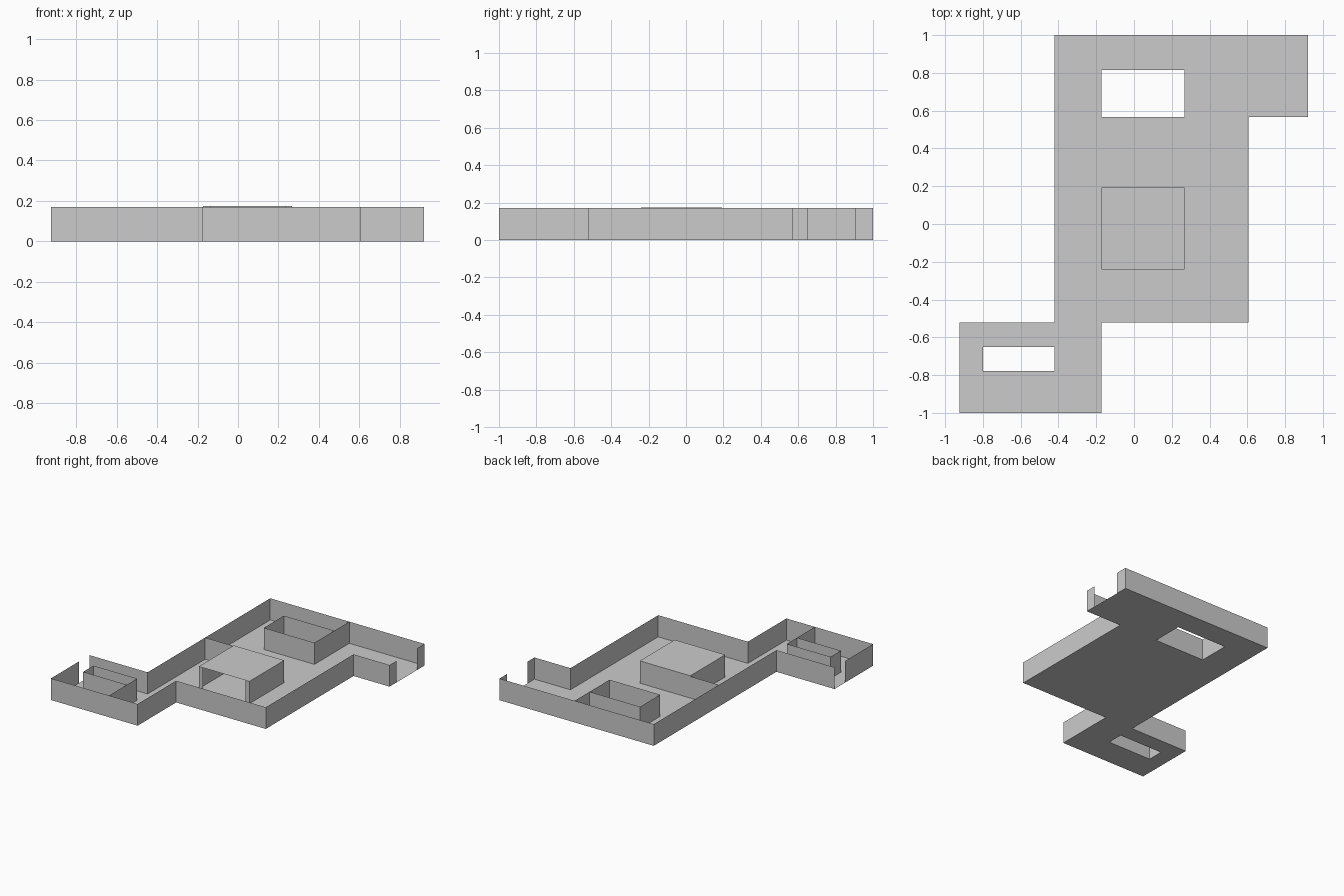
import bpy

if "Cube" in bpy.data.objects:
    bpy.data.objects.remove(bpy.data.objects["Cube"])

H = 0.17      # wall height
TOP = 0.175   # raised block height


def mesh_object(name, quads):
    verts = [p for q in quads for p in q]
    faces = [tuple(range(i * 4, i * 4 + 4)) for i in range(len(quads))]
    me = bpy.data.meshes.new(name)
    me.from_pydata(verts, [], faces)
    ob = bpy.data.objects.new(name, me)
    bpy.context.collection.objects.link(ob)
    return ob


def slab(x0, x1, y0, y1, z=0.0):
    return [(x0, y0, z), (x1, y0, z), (x1, y1, z), (x0, y1, z)]


def wall(a, b, h=H):
    return [(*a, 0), (*b, 0), (*b, h), (*a, h)]


def walls(name, path, h=H):
    """Thin upright sheets along a plan path."""
    return mesh_object(name, [wall(a, b, h) for a, b in zip(path, path[1:])])


# Key plan lines
XL, XS, XA, XB, XC, XD, XR = -0.925, -0.80, -0.42, -0.172, 0.267, 0.607, 0.92
YN, YM, YS = 0.567, 0.815, -0.522     # upper stairwell and south room edge
S0, S1 = -0.778, -0.651               # lower stairwell
B0, B1 = -0.241, 0.192                # central block

# Floor, tiled around the two stairwell openings
mesh_object("floor", [
    slab(XA, XD, YS, YN), slab(XA, XB, YN, 1), slab(XB, XC, YM, 1),
    slab(XC, XR, YN, 1), slab(XA, XB, -1, YS), slab(XL, XA, -1, S0),
    slab(XL, XS, S0, S1), slab(XL, XA, S1, YS)])

# Outer walls, broken by the two end doorways
walls("outer_wall_west", [(XL, YS), (XA, YS), (XA, 1), (XR, 1), (XR, 0.905)])
walls("outer_wall_east", [(XR, 0.65), (XR, YN), (XD, YN), (XD, YS), (XB, YS),
                          (XB, -1), (XL, -1), (XL, S1)])

# Stairwell parapets with their dividing walls
walls("upper_stairwell", [(XC, YM), (XB, YM), (XB, YN), (XC, YN), (XC, 1)])
walls("lower_stairwell", [(XA, S0), (XS, S0), (XS, S1), (XA, S1), (XA, -1)])

# Central block: open front with narrow jambs, flat roof
J = 0.035
walls("central_block", [(XB + J, B0), (XB, B0), (XB, B1), (XC, B1),
                        (XC, B0), (XC - J, B0)], TOP)
mesh_object("central_block_roof", [slab(XB, XC, B0, B1, TOP)])
walls("divider_wall", [(XA, B1), (XB, B1)])
